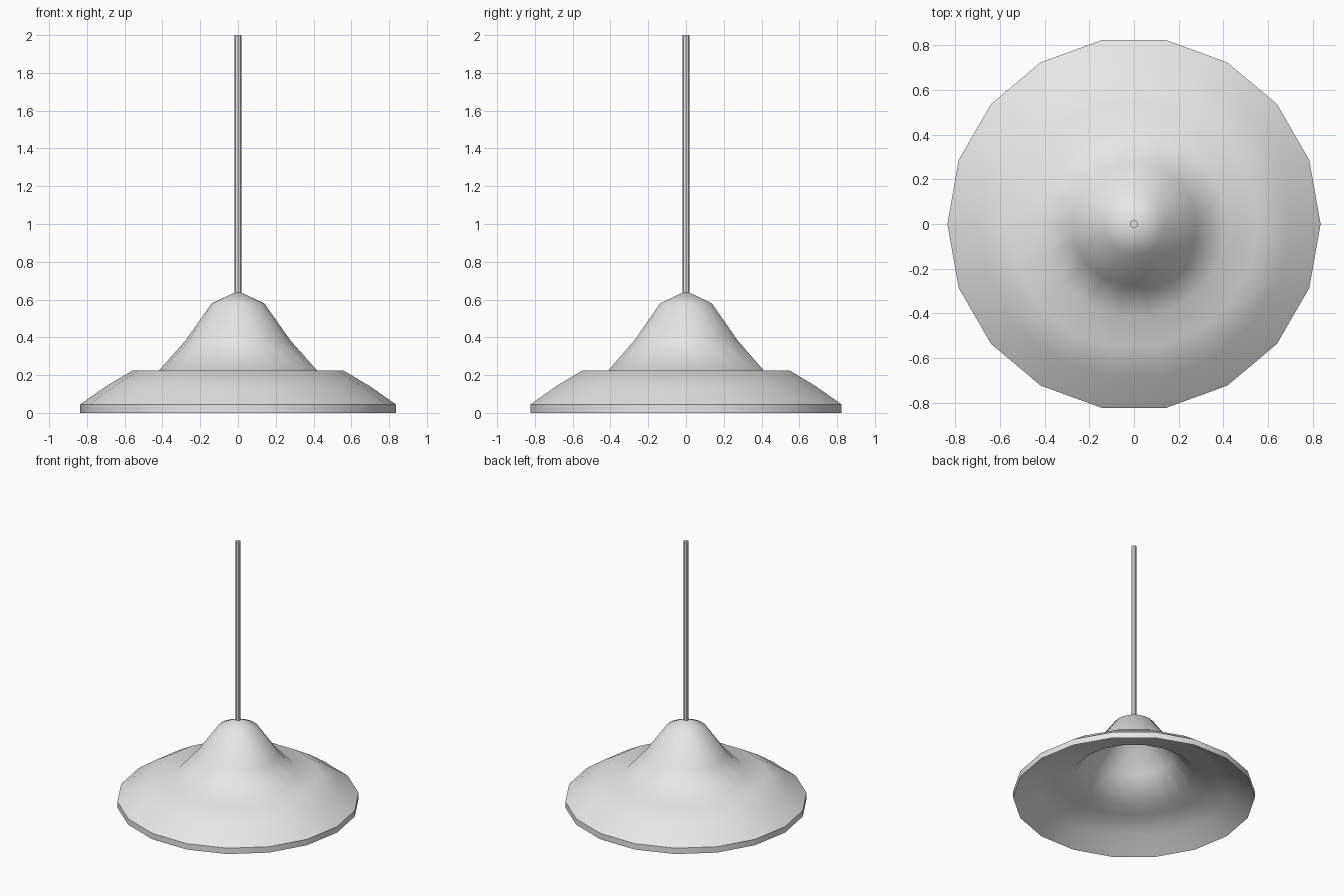
import bpy, bmesh, math

if "Cube" in bpy.data.objects:
    bpy.data.objects.remove(bpy.data.objects["Cube"])

SIDES = 18
THICK = 0.045
# shade profile (radius, height) from the apex outwards
PROFILE = [(0.139, 0.58), (0.278, 0.383), (0.418, 0.225),
           (0.557, 0.225), (0.697, 0.142), (0.836, 0.045)]
APEX = 0.645

grey = bpy.data.materials.new("light_grey")
grey.diffuse_color = (0.8, 0.8, 0.8, 1)
grey.use_nodes = True
grey.node_tree.nodes["Principled BSDF"].inputs["Base Color"].default_value = grey.diffuse_color


def finish(name, bm, angle):
    bmesh.ops.recalc_face_normals(bm, faces=bm.faces)
    mesh = bpy.data.meshes.new(name)
    bm.to_mesh(mesh)
    bm.free()
    mesh.materials.append(grey)
    ob = bpy.data.objects.new(name, mesh)
    bpy.context.collection.objects.link(ob)
    bpy.ops.object.select_all(action='DESELECT')
    ob.select_set(True)
    bpy.context.view_layer.objects.active = ob
    bpy.ops.object.shade_smooth_by_angle(angle=math.radians(angle))
    return ob


# lamp shade: upper and lower skins, joined by a vertical rim
bm = bmesh.new()


def skin(drop):
    tip = bm.verts.new((0, 0, APEX - drop))
    rings = [[bm.verts.new((r * math.cos(2 * math.pi * i / SIDES),
                            r * math.sin(2 * math.pi * i / SIDES), z - drop))
              for i in range(SIDES)] for r, z in PROFILE]
    for i in range(SIDES):
        j = (i + 1) % SIDES
        bm.faces.new((tip, rings[0][i], rings[0][j]))
        for a, b in zip(rings, rings[1:]):
            bm.faces.new((a[i], b[i], b[j], a[j]))
    return rings[-1]


top, bottom = skin(0), skin(THICK)
for i in range(SIDES):
    j = (i + 1) % SIDES
    bm.faces.new((top[i], bottom[i], bottom[j], top[j]))
finish("lamp_shade", bm, 50)

# hanging rod: slim octagonal bar with flats facing the axes
bm = bmesh.new()
R = 0.018
bmesh.ops.create_cone(bm, cap_ends=True, segments=8, radius1=R, radius2=R,
                      depth=2 - 0.63)
bmesh.ops.translate(bm, verts=bm.verts, vec=(0, 0, (2 + 0.63) / 2))
rod = finish("hanging_rod", bm, 30)
